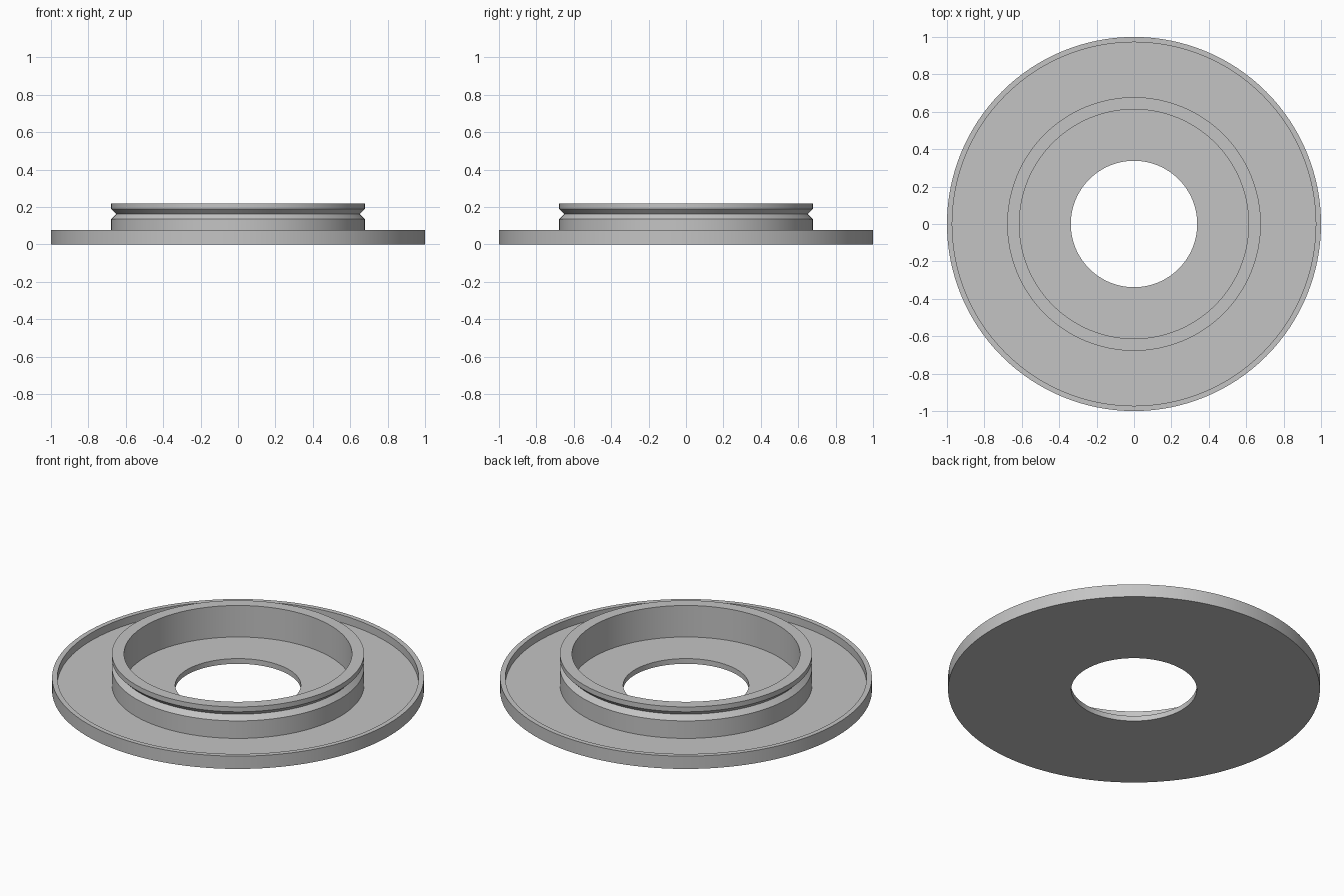
import bpy
import bmesh
import math

SEGMENTS = 128

cube = bpy.data.objects.get("Cube")
if cube:
    bpy.data.objects.remove(cube, do_unlink=True)

# Single grey finish
grey = bpy.data.materials.new("light_grey")
grey.use_nodes = True
colour = (0.55, 0.55, 0.55, 1.0)
grey.diffuse_color = colour
grey.node_tree.nodes["Principled BSDF"].inputs["Base Color"].default_value = colour


def lathe(name, profile, material):
    """Revolve a closed (radius, height) profile about the z axis."""
    bm = bmesh.new()
    verts = [bm.verts.new((r, 0, z)) for r, z in profile]
    edges = [bm.edges.new((v, verts[i - 1])) for i, v in enumerate(verts)]
    bmesh.ops.spin(bm, geom=verts + edges, cent=(0, 0, 0), axis=(0, 0, 1),
                   angle=math.tau, steps=SEGMENTS, use_merge=True)
    bmesh.ops.remove_doubles(bm, verts=bm.verts, dist=1e-5)
    bmesh.ops.recalc_face_normals(bm, faces=bm.faces)
    mesh = bpy.data.meshes.new(name)
    bm.to_mesh(mesh)
    bm.free()
    mesh.materials.append(material)
    obj = bpy.data.objects.new(name, mesh)
    bpy.context.collection.objects.link(obj)
    bpy.ops.object.select_all(action="DESELECT")
    obj.select_set(True)
    bpy.context.view_layer.objects.active = obj
    bpy.ops.object.shade_smooth_by_angle(angle=math.radians(30))
    return obj


floor, rim_top, collar_top = 0.031, 0.076, 0.218
bore, rim_inner, rim_outer = 0.338, 0.972, 1.0
collar_inner, collar_outer = 0.613, 0.678

# Dished plate with a raised rim, and a collar with a V groove around it
lathe("grooved_flange", [
    (bore, 0), (rim_outer, 0),
    (rim_outer, rim_top), (rim_inner, rim_top), (rim_inner, floor),
    (collar_outer, floor), (collar_outer, 0.135),
    (collar_outer - 0.027, 0.162), (collar_outer, 0.189),
    (collar_outer, collar_top), (collar_inner, collar_top),
    (collar_inner, floor), (bore, floor),
], grey)
